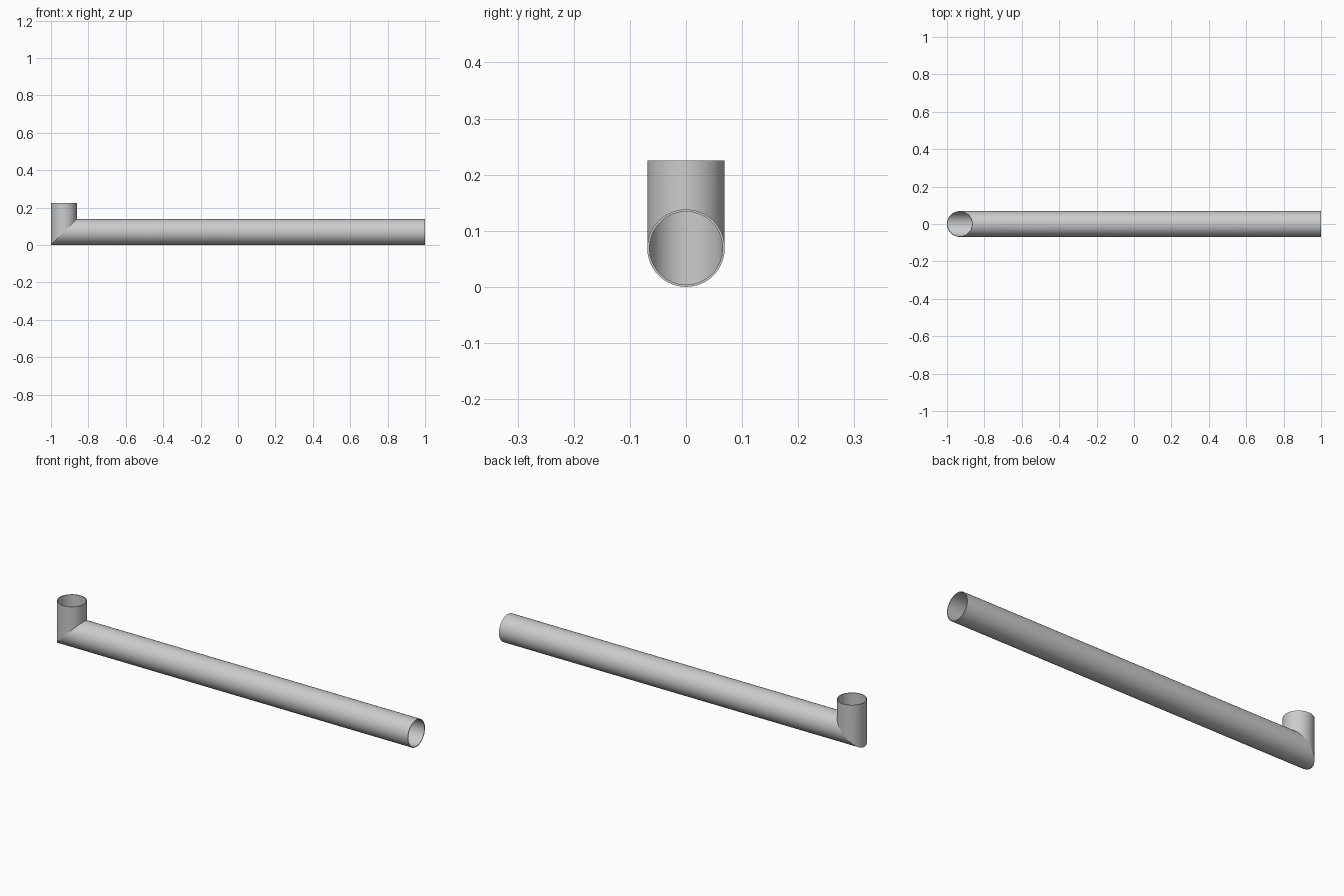
import bpy, bmesh
from math import sin, cos, pi, radians

cube = bpy.data.objects.get("Cube")
if cube:
    bpy.data.objects.remove(cube, do_unlink=True)

OUTER, WALL = 0.069, 0.004
SIDES = 64
LENGTH_END, TOP = 1.0, 0.225
ELBOW_X = -1 + OUTER

# Plain grey metal
metal = bpy.data.materials.new("grey_metal")
metal.use_nodes = True
colour = (0.6, 0.6, 0.6, 1)
metal.diffuse_color = colour
metal.node_tree.nodes["Principled BSDF"].inputs["Base Color"].default_value = colour

bm = bmesh.new()


def ring(r, place):
    """One cross-section: u lies in the bend plane, v runs across it."""
    angles = [2 * pi * i / SIDES for i in range(SIDES)]
    return [bm.verts.new(place(r * cos(a), r * sin(a))) for a in angles]


def open_end(u, v):
    return (LENGTH_END, v, OUTER + u)


def mitre(u, v):
    return (ELBOW_X + u, v, OUTER + u)


def top_end(u, v):
    return (ELBOW_X + u, v, TOP)


# Outer skin, then back along the inner bore, closed by the two rims
inner = OUTER - WALL
rings = [ring(OUTER, p) for p in (open_end, mitre, top_end)]
rings += [ring(inner, p) for p in (top_end, mitre, open_end)]
for a, b in zip(rings, rings[1:] + rings[:1]):
    for i in range(SIDES):
        j = (i + 1) % SIDES
        bm.faces.new((a[i], a[j], b[j], b[i]))
bmesh.ops.recalc_face_normals(bm, faces=bm.faces[:])

# Smooth walls with crisp rims and mitre seam
for f in bm.faces:
    f.smooth = True
for r in rings:
    for i in range(SIDES):
        bm.edges.get((r[i], r[(i + 1) % SIDES])).smooth = False

mesh = bpy.data.meshes.new("elbow_pipe")
bm.to_mesh(mesh)
bm.free()
mesh.materials.append(metal)
pipe = bpy.data.objects.new("elbow_pipe", mesh)
bpy.context.collection.objects.link(pipe)
